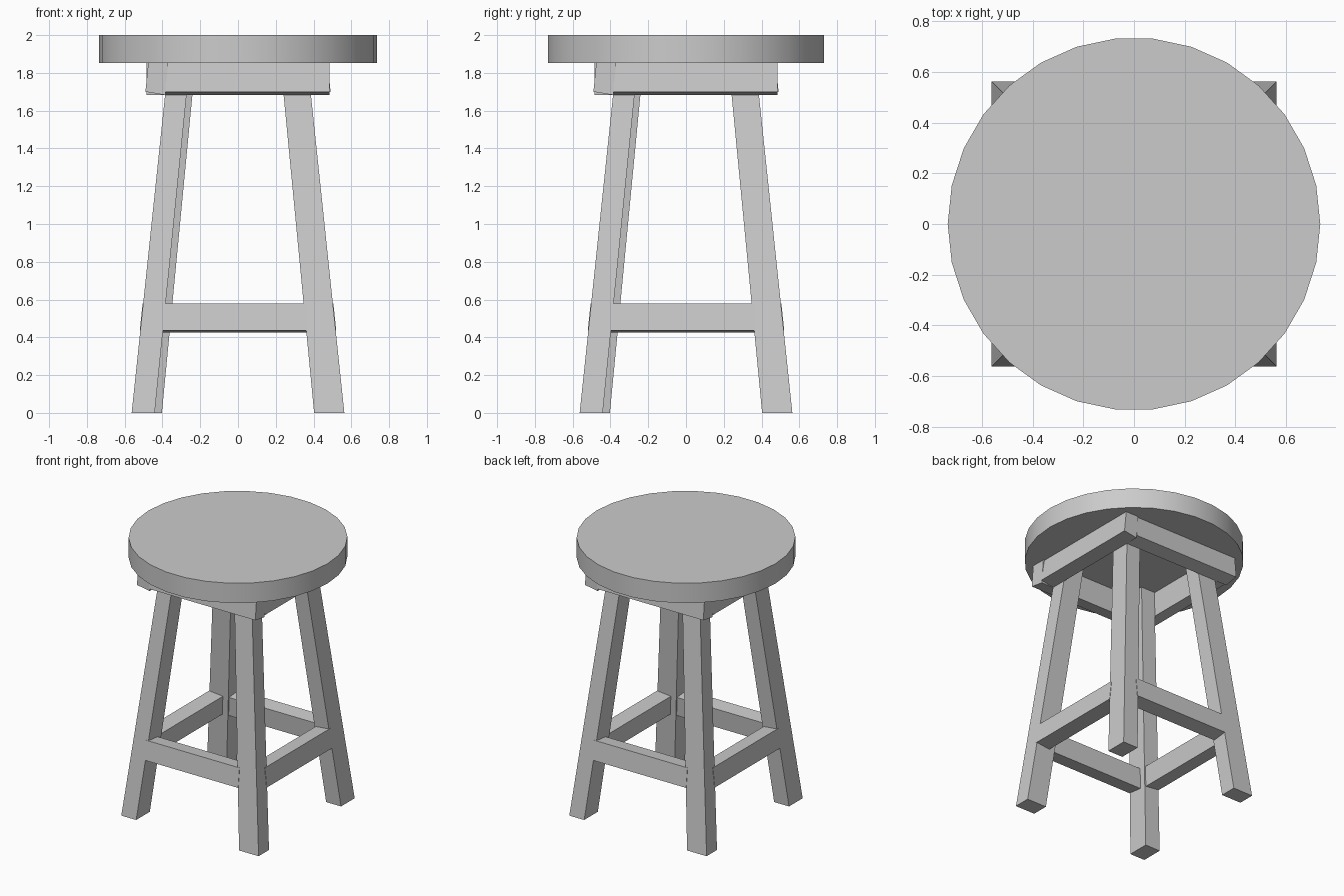
import bpy, bmesh, math
from mathutils import Matrix

if "Cube" in bpy.data.objects:
    bpy.data.objects.remove(bpy.data.objects["Cube"])

SIDES = ["front", "right", "back", "left"]


def hull_box(name, corners, turn):
    """Eight-cornered block (end loop A, end loop B) turned about z in quarter steps."""
    bm = bmesh.new()
    v = [bm.verts.new(c) for c in corners]
    bm.faces.new(v[:4])
    bm.faces.new(v[4:])
    for i in range(4):
        j = (i + 1) % 4
        bm.faces.new((v[i], v[j], v[4 + j], v[4 + i]))
    bmesh.ops.recalc_face_normals(bm, faces=bm.faces)
    bm.transform(Matrix.Rotation(turn * math.pi / 2, 4, 'Z'))
    me = bpy.data.meshes.new(name)
    bm.to_mesh(me)
    bm.free()
    ob = bpy.data.objects.new(name, me)
    bpy.context.collection.objects.link(ob)
    return ob


def rect(outer, wide, narrow, z):
    """Leg section at the front right corner."""
    return [(outer, -outer, z), (outer - wide, -outer, z),
            (outer - wide, -outer + narrow, z), (outer, -outer + narrow, z)]


def rail(name, profile, x0, x1, turn):
    """Front rail: (y, z) profile run from x0 to x1."""
    return hull_box(name, [(x, y, z) for x in (x0, x1) for y, z in profile], turn)


# Round seat with 30 sides
bpy.ops.mesh.primitive_cylinder_add(vertices=30, radius=0.735, depth=0.147,
                                    location=(0, 0, 1.9265), rotation=(0, 0, math.pi / 2))
seat = bpy.context.object
seat.name = "seat"
bpy.ops.object.shade_smooth_by_angle(angle=math.radians(30))

# Leaning cross-sections of the seat rails and the foot rails
apron = [(-0.475, 1.856), (-0.49, 1.70), (-0.385, 1.683), (-0.37, 1.856)]
stretcher = [(-0.505, 0.58), (-0.52, 0.437), (-0.408, 0.425), (-0.393, 0.568)]

# Pinwheel layout: each side repeats the front by a quarter turn
for i, side in enumerate(SIDES):
    hull_box(f"{side}_leg", rect(0.563, 0.16, 0.122, 0.0)
             + rect(0.368, 0.143, 0.113, 1.855), i)
    rail(f"{side}_apron", apron, -0.385, 0.485, i)
    rail(f"{side}_stretcher", stretcher, -0.405, 0.365, i)
